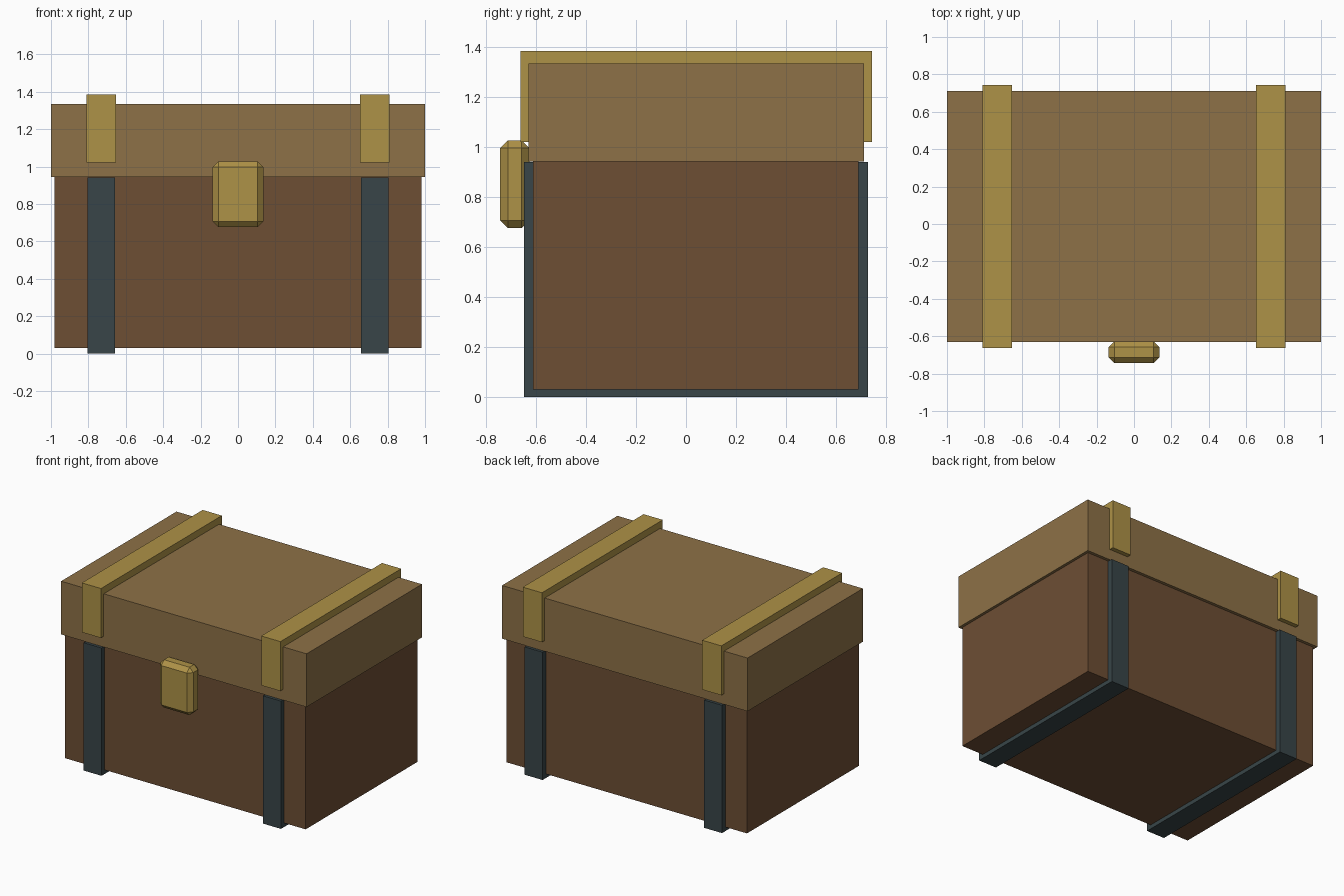
import bpy, bmesh

if "Cube" in bpy.data.objects:
    bpy.data.objects.remove(bpy.data.objects["Cube"])


def material(name, hex_rgb):
    def lin(c):
        c /= 255
        return c / 12.92 if c <= 0.04045 else ((c + 0.055) / 1.055) ** 2.4
    m = bpy.data.materials.new(name)
    m.diffuse_color = (*[lin((hex_rgb >> s) & 255) for s in (16, 8, 0)], 1)
    m.use_nodes = True
    m.node_tree.nodes["Principled BSDF"].inputs["Base Color"].default_value = m.diffuse_color
    return m


def box(name, xs, ys, zs, mat, bevel=0):
    """Box spanning the given ranges, optionally with chamfered edges."""
    bm = bmesh.new()
    bmesh.ops.create_cube(bm, size=1)
    for v in bm.verts:
        v.co = [(r[0] + r[1]) / 2 + c * (r[1] - r[0]) for c, r in zip(v.co, (xs, ys, zs))]
    if bevel:
        bmesh.ops.bevel(bm, geom=bm.edges[:], offset=bevel, segments=1,
                        profile=0.5, affect='EDGES')
    mesh = bpy.data.meshes.new(name)
    bm.to_mesh(mesh)
    bm.free()
    mesh.materials.append(mat)
    obj = bpy.data.objects.new(name, mesh)
    bpy.context.collection.objects.link(obj)
    return obj


dark_wood = material("dark_wood", 0x6D4E34)
light_wood = material("light_wood", 0x8D7147)
iron = material("iron", 0x384548)
brass = material("brass", 0xAE9247)

# Chest body and overhanging lid
box("chest_body", (-0.98, 0.98), (-0.612, 0.69), (0.03, 0.943), dark_wood)
box("chest_lid", (-1, 1), (-0.63, 0.712), (0.943, 1.335), light_wood)

# Straps wrapping the body (iron) and the lid (brass)
for side, x in (("left", -0.731), ("right", 0.731)):
    box(side + "_body_strap", (x - 0.073, x + 0.073), (-0.648, 0.729), (0, 0.941), iron)
    box(side + "_lid_strap", (x - 0.078, x + 0.078), (-0.662, 0.744), (1.022, 1.386), brass)

# Chamfered latch on the front
box("latch", (-0.135, 0.135), (-0.744, -0.627), (0.676, 1.028), brass, bevel=0.031)
